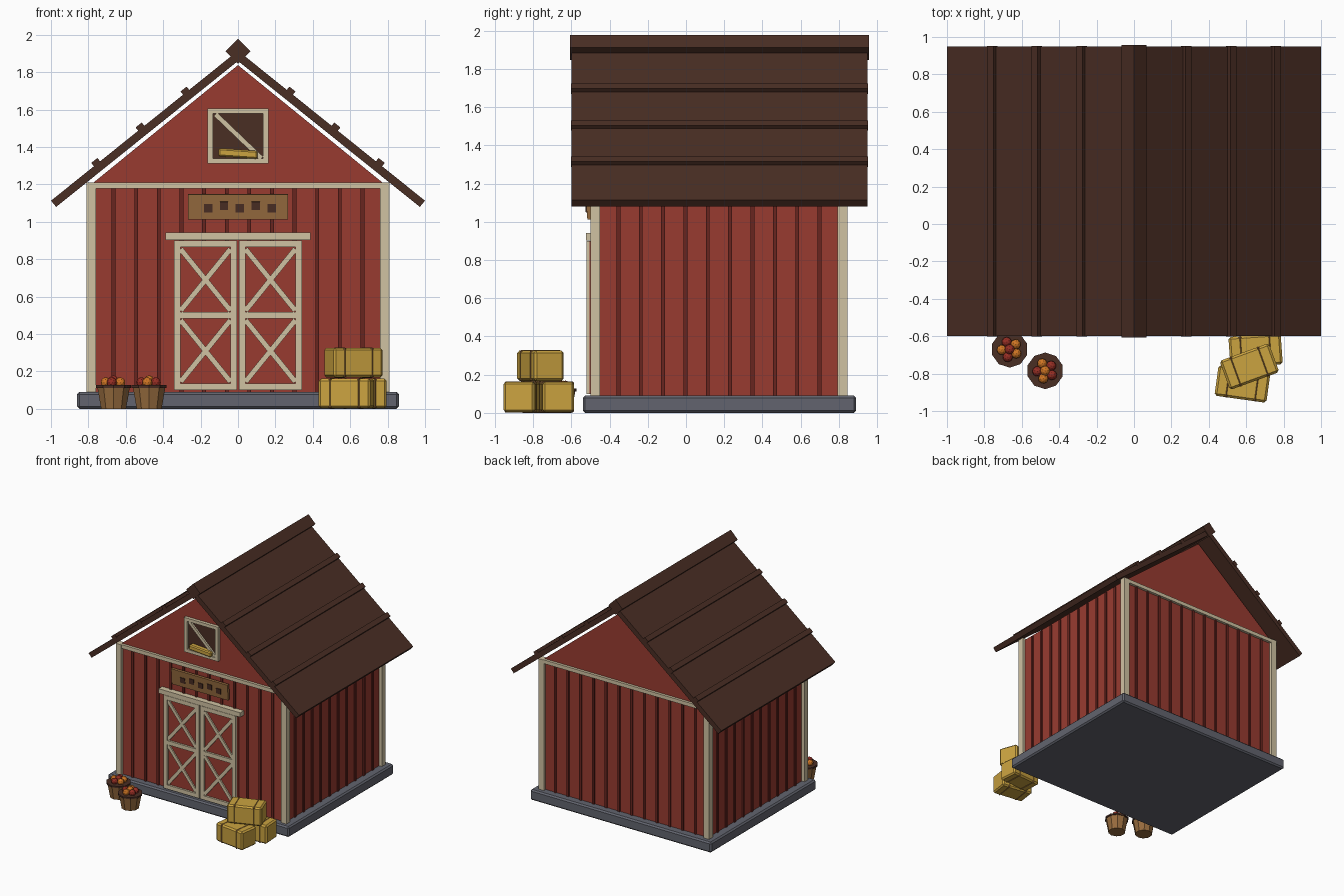
import bpy, bmesh, math, random
from mathutils import Vector

random.seed(4)
cube = bpy.data.objects.get("Cube")
if cube:
    bpy.data.objects.remove(cube, do_unlink=True)


def material(name, r, g, b):
    lin = [(c / 255 / 12.92) if c < 11 else ((c / 255 + 0.055) / 1.055) ** 2.4 for c in (r, g, b)]
    m = bpy.data.materials.new(name)
    m.use_nodes = True
    m.diffuse_color = (*lin, 1)
    m.node_tree.nodes["Principled BSDF"].inputs["Base Color"].default_value = (*lin, 1)
    return m


RED = material("barn red", 152, 59, 48)
DARK_RED = material("batten red", 104, 37, 31)
BROWN = material("roof brown", 74, 46, 36)
CREAM = material("cream trim", 208, 194, 162)
GREY = material("stone grey", 98, 100, 110)
HAY = material("hay yellow", 203, 163, 64)
WOOD = material("plain wood", 150, 107, 62)
ORANGE = material("fruit orange", 208, 118, 36)
APPLE = material("fruit red", 150, 46, 36)


def finish(name, bm, mat, loc=(0, 0, 0), rot=(0, 0, 0)):
    bmesh.ops.recalc_face_normals(bm, faces=bm.faces)
    me = bpy.data.meshes.new(name)
    bm.to_mesh(me)
    bm.free()
    me.materials.append(mat)
    ob = bpy.data.objects.new(name, me)
    bpy.context.scene.collection.objects.link(ob)
    ob.location = loc
    ob.rotation_euler = [math.radians(a) for a in rot]
    return ob


def box(name, loc, size, mat, rot=(0, 0, 0), bevel=0):
    bm = bmesh.new()
    bmesh.ops.create_cube(bm, size=1)
    bmesh.ops.scale(bm, vec=size, verts=bm.verts)
    ob = finish(name, bm, mat, loc, rot)
    if bevel:
        mod = ob.modifiers.new("bevel", 'BEVEL')
        mod.width, mod.segments = bevel, 1
    return ob


def span(name, x, y, z, mat, bevel=0):
    """Box between low and high limits on each axis."""
    return box(name, [(a + b) / 2 for a, b in (x, y, z)], [b - a for a, b in (x, y, z)], mat, bevel=bevel)


def prism(name, outline, y0, y1, mat):
    """Extrude an x-z outline along y."""
    bm = bmesh.new()
    face = bm.faces.new([bm.verts.new((x, y0, z)) for x, z in outline])
    new = bmesh.ops.extrude_face_region(bm, geom=[face])["geom"]
    bmesh.ops.translate(bm, vec=(0, y1 - y0, 0), verts=[v for v in new if isinstance(v, bmesh.types.BMVert)])
    return finish(name, bm, mat)


def brace(name, a, b, y, width, depth, mat):
    """Board running between two x-z points."""
    d = Vector(b) - Vector(a)
    mid = (Vector(a) + Vector(b)) / 2
    angle = -math.degrees(math.atan2(d.y, d.x))
    return box(name, (mid.x, y, mid.y), (d.length, depth, width), mat, (0, angle, 0))


def frame(name, x, z, y, width):
    """Rectangular trim frame on the front."""
    for i, s in enumerate((x, (x[1], x[0]))):
        inner = s[0] + (width if i == 0 else -width)
        span(name + "_stile", sorted((s[0], inner)), y, z, CREAM)
    for low in (z[0], z[1] - width):
        span(name + "_rail", (x[0] + width, x[1] - width), y, (low, low + width), CREAM)


# Main shell
W, FRONT, BACK, BASE, EAVE = 0.785, -0.475, 0.82, 0.09, 1.2
MID = (FRONT + BACK) / 2
span("foundation", (-0.86, 0.86), (-0.54, 0.89), (0, BASE), GREY, 0.012)
span("walls", (-W, W), (FRONT, BACK), (BASE, EAVE), RED)
prism("gable", [(-W, EAVE), (W, EAVE), (0, 1.838)], FRONT, BACK, RED)

# Wall battens, corner posts and eave boards
for i in range(12):
    x = (i - 5.5) * 0.121
    for y in (FRONT, BACK):
        box("wall_batten", (x, y, 0.64), (0.02, 0.02, 1.1), DARK_RED)
for i in range(10):
    y = MID + (i - 4.5) * 0.117
    for x in (-W, W):
        box("side_batten", (x, y, 0.64), (0.02, 0.02, 1.1), DARK_RED)
for y in (FRONT, BACK):
    for x in (-W, W):
        box("corner_post", (x, y, 0.65), (0.052, 0.052, 1.12), CREAM)
    box("eave_board", (0, y, 1.195), (1.6, 0.045, 0.032), CREAM)

# Roof slabs with cross battens and ridge
SLOPE = math.degrees(math.atan(0.8))
for s, side in ((-1, "right"), (1, "left")):
    prism(side + "_roof", [(0, 1.86), (s * 0.972, 1.08), (s, 1.113), (0, 1.915)], -0.6, 0.95, BROWN)
    for x in (0.28, 0.52, 0.757):
        box("roof_batten", (s * x, 0.175, 1.92 - 0.8 * x), (0.042, 1.555, 0.036), BROWN, (0, s * SLOPE, 0))
box("roof_ridge", (0, 0.175, 1.912), (0.094, 1.565, 0.094), BROWN, (0, 45, 0))

# Double door with crossed braces
for s, side in ((-1, "right"), (1, "left")):
    x = sorted((s * 0.005, s * 0.342))
    span(side + "_door", x, (-0.505, FRONT), (0.1, 0.9), RED)
    frame(side + "_door", x, (0.1, 0.9), (-0.522, -0.49), 0.035)
    xa, xb = x[0] + 0.035, x[1] - 0.035
    span("door_middle_rail", (xa, xb), (-0.522, -0.49), (0.482, 0.517), CREAM)
    for low, high in ((0.145, 0.475), (0.525, 0.855)):
        brace("door_brace", (xa, low), (xb, high), -0.508, 0.028, 0.016, CREAM)
        brace("door_brace", (xa, high), (xb, low), -0.508, 0.028, 0.017, CREAM)
span("door_header", (-0.388, 0.388), (-0.524, FRONT), (0.903, 0.942), CREAM)

# Sign board with square studs
box("sign_board", (0, -0.51, 1.08), (0.535, 0.022, 0.135), WOOD, (4, 0, 0))
for i in range(5):
    z = 1.072 + 0.013 * (i % 2)
    box("sign_stud", ((i - 2) * 0.085 + 0.01, -0.522, z), (0.045, 0.008, 0.045), BROWN, (4, 0, 0))

# Loft window with hay
span("loft_opening", (-0.14, 0.14), (-0.48, FRONT), (1.33, 1.59), BROWN)
frame("loft_frame", (-0.162, 0.162), (1.312, 1.607), (-0.502, FRONT), 0.027)
brace("loft_brace", (-0.12, 1.575), (0.125, 1.34), -0.487, 0.026, 0.016, CREAM)
box("loft_hay", (0, -0.495, 1.365), (0.21, 0.05, 0.043), HAY, (0, 4, 0), 0.008)


# Hay bales with two straps each
def bale(x, y, z, turn):
    box("hay_bale", (x, y, z), (0.28, 0.165, 0.158), HAY, (0, 0, turn), 0.012)
    a = math.radians(turn)
    for d in (-0.078, 0.078):
        box("bale_strap", (x + d * math.cos(a), y + d * math.sin(a), z), (0.014, 0.171, 0.164), WOOD, (0, 0, turn), 0.01)


bale(0.58, -0.855, 0.083, -8)
bale(0.65, -0.677, 0.083, 4)
bale(0.617, -0.762, 0.247, 20)


# Fruit baskets
def ring(name, x, y, z, r1, r2, depth, mat):
    bm = bmesh.new()
    bmesh.ops.create_cone(bm, cap_ends=True, segments=10, radius1=r1, radius2=r2, depth=depth)
    finish(name, bm, mat, (x, y, z))


def fruit(x, y, z, mat):
    bm = bmesh.new()
    bmesh.ops.create_icosphere(bm, subdivisions=2, radius=0.027)
    finish("fruit", bm, mat, (x, y, z), (0, 0, random.uniform(0, 90)))


for x, y, start in ((-0.665, -0.67, 0), (-0.475, -0.785, 1)):
    ring("basket", x, y, 0.06, 0.07, 0.092, 0.12, WOOD)
    ring("basket_rim", x, y, 0.12, 0.098, 0.098, 0.014, BROWN)
    fruit(x, y, 0.152, (APPLE, ORANGE)[start])
    for i in range(5):
        a = math.radians(72 * i + 40)
        fruit(x + 0.042 * math.cos(a), y + 0.042 * math.sin(a), 0.142, (ORANGE, APPLE)[(i + start) % 2])
